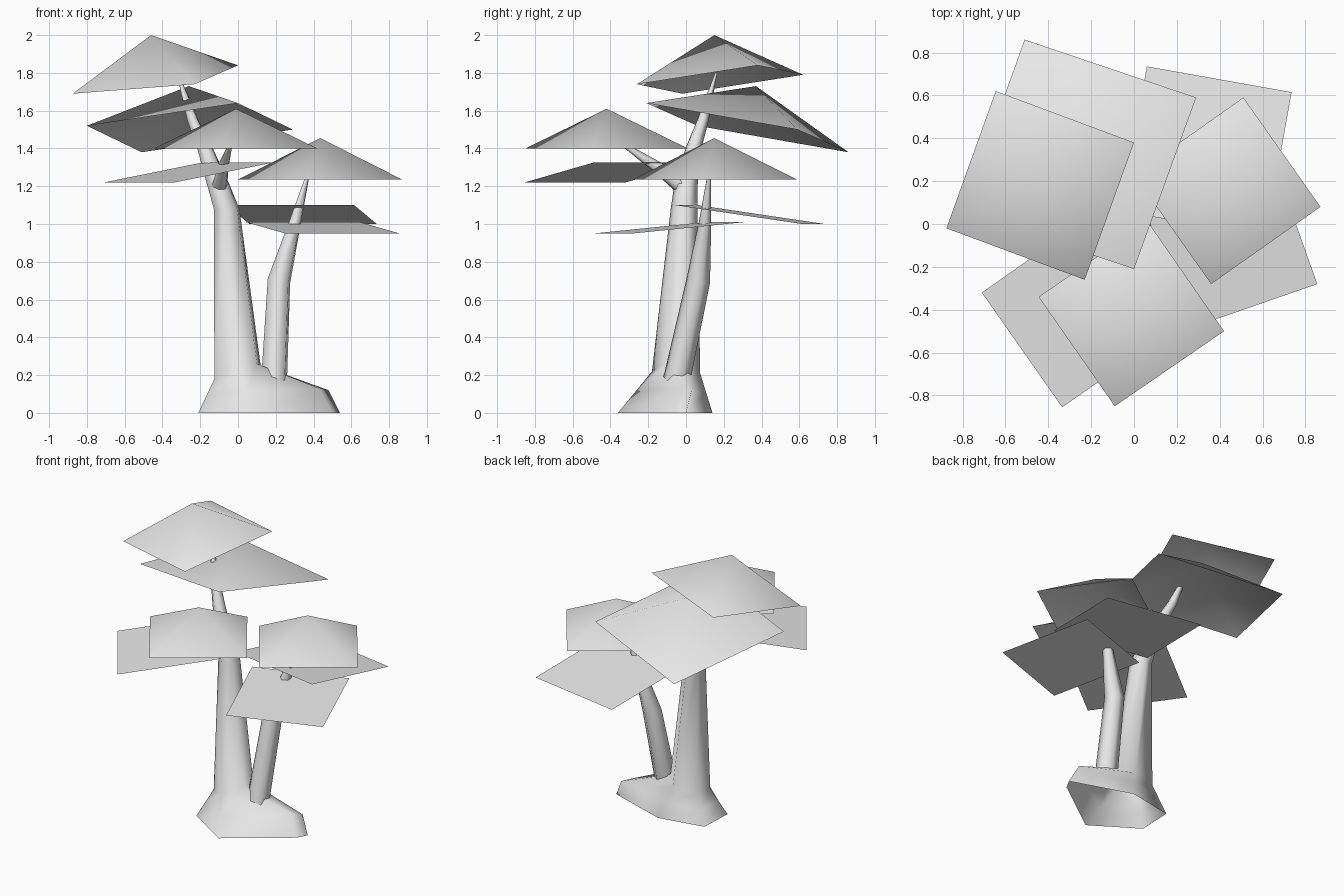
import bpy
from math import cos, sin, radians
from mathutils import Vector

cube = bpy.data.objects.get("Cube")
if cube:
    bpy.data.objects.remove(cube)

gray = bpy.data.materials.new("pale_gray")
gray.use_nodes = True
gray.diffuse_color = (0.8, 0.8, 0.8, 1)
gray.node_tree.nodes["Principled BSDF"].inputs["Base Color"].default_value = (0.8, 0.8, 0.8, 1)


def make(name, verts, faces):
    mesh = bpy.data.meshes.new(name)
    mesh.from_pydata(verts, [], faces)
    mesh.materials.append(gray)
    mesh.shade_smooth()
    obj = bpy.data.objects.new(name, mesh)
    bpy.context.collection.objects.link(obj)
    return obj


def ring(center, radius, direction=(0, 0, 1), sides=6, phase=200):
    """Polygon around a center, square to a direction."""
    turn = Vector((0, 0, 1)).rotation_difference(Vector(direction))
    return [Vector(center) + turn @ Vector((radius * cos(a), radius * sin(a), 0))
            for a in (radians(phase + 360 * i / sides) for i in range(sides))]


def loft(name, rings):
    """Open tube through rings of equal size."""
    n = len(rings[0])
    faces = [(r * n + i, r * n + (i + 1) % n, (r + 1) * n + (i + 1) % n, (r + 1) * n + i)
             for r in range(len(rings) - 1) for i in range(n)]
    return make(name, [v for r in rings for v in r], faces)


def card(name, a, b, c, peak=None):
    """Square foliage sheet from three corners, raised to a peak if given."""
    a, b, c = Vector(a), Vector(b), Vector(c)
    verts = [a, b, c, a + c - b]
    if peak is None:
        return make(name, verts, [(0, 1, 2, 3)])
    return make(name, verts + [Vector(peak)], [(i, (i + 1) % 4, 4) for i in range(4)])


# Main trunk: flared foot with a root lobe, then a tapering stem
ground = [(-.21, -.16, 0), (.1, -.36, 0), (.5, -.07, 0), (.54, 0, 0), (.12, .14, 0), (-.2, .08, 0)]
collar = [(-.125, -.09, .18), (0, -.18, .22), (.1, -.1, .26), (.12, 0, .25), (.05, .075, .21), (-.11, .05, .19)]
lobe = [Vector(g).lerp(Vector(c), 0.5) for g, c in zip(ground, collar)]
lobe[2], lobe[3] = Vector((.43, -.03, .13)), Vector((.48, .03, .12))
stem = [ring((-.06, -.01, 1.08), .072), ring((-.105, 0, 1.21), .063),
        ring((-.175, .04, 1.4), .042, (-.3, .2, 1)), ring((-.24, .09, 1.55), .03, (-.3, .25, 1)),
        ring((-.32, .16, 1.8), .006, (-.3, .25, 1))]
loft("main_trunk", [ground, lobe, collar] + stem)

# Second trunk rising from the root lobe
loft("second_trunk", [ring((.19, -.055, .15), .073, (0, .2, 1)), ring((.217, .065, .7), .064, (.15, .15, 1)),
                      ring((.3, .1, 1.0), .034, (.25, .1, 1)), ring((.375, .125, 1.28), .008, (.25, .1, 1))])

# Short side branch
loft("side_branch", [ring((-.1, -.01, 1.19), .045, (.1, -.8, .7)), ring((-.08, -.15, 1.3), .032, (.1, -.8, .6)),
                     ring((-.04, -.33, 1.42), .012, (.1, -.8, .6))])

# Peaked foliage sheets
card("top_foliage", (-.875, -.02, 1.69), (-.23, -.26, 1.74), (0, .38, 1.84), (-.46, .15, 2.0))
card("back_foliage", (-.80, .06, 1.52), (0, -.21, 1.64), (.29, .59, 1.5), (-.26, .37, 1.73))
card("front_foliage", (-.445, -.34, 1.4), (-.09, -.85, 1.4), (.42, -.5, 1.4), (-.01, -.42, 1.61))
card("left_foliage", (.36, -.28, 1.235), (.87, .08, 1.235), (.51, .59, 1.235), (.435, .15, 1.455))

# Flat foliage sheets
card("lower_front_foliage", (-.71, -.32, 1.22), (-.335, -.855, 1.22), (.185, -.49, 1.325))
card("lower_left_foliage", (.25, -.49, .95), (.855, -.28, .95), (.645, .31, 1.01))
card("lower_back_foliage", (-.06, .06, 1.1), (.615, -.06, 1.1), (.735, .615, 1.0))
